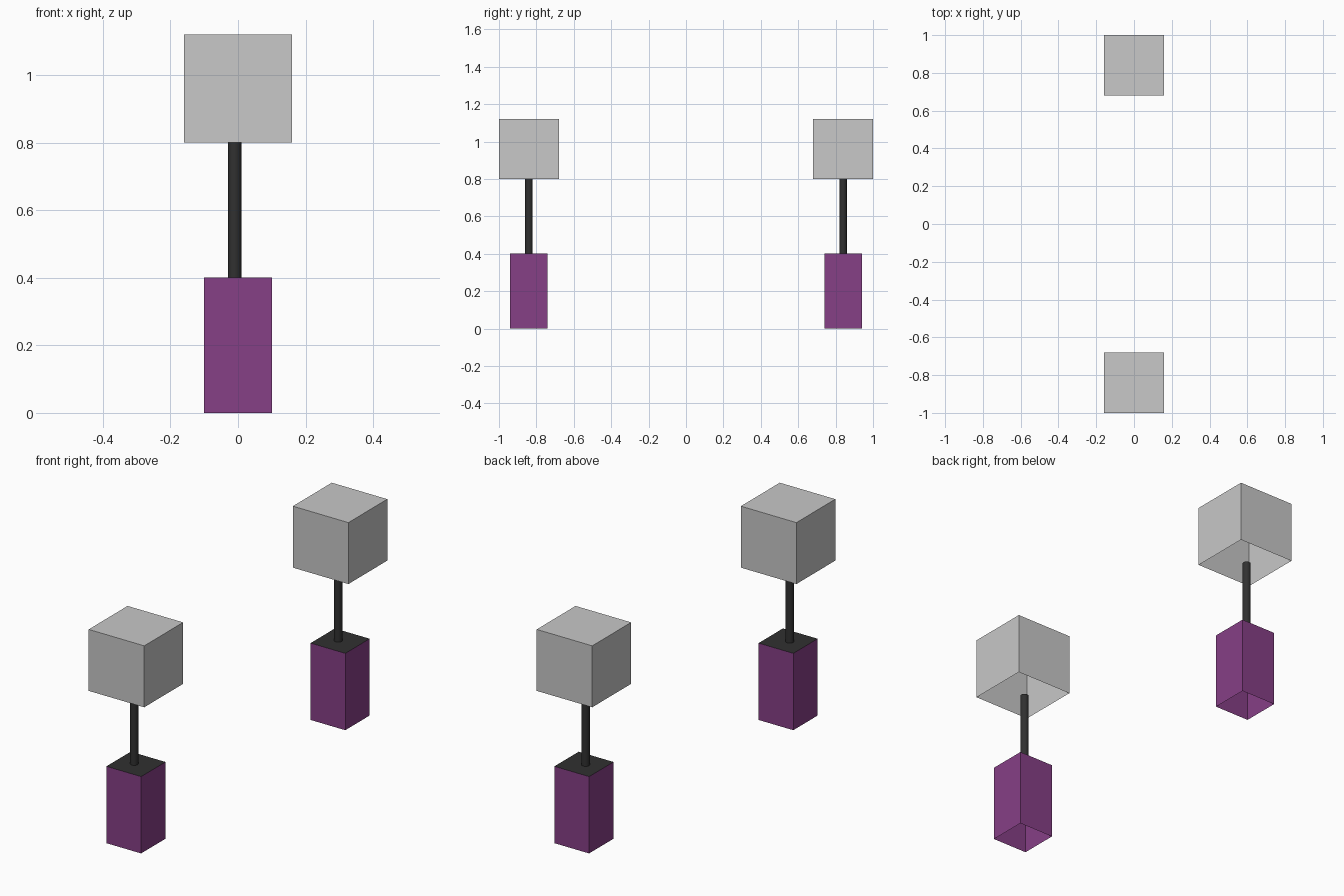
import bpy
import bmesh

cube = bpy.data.objects.get("Cube")
if cube:
    bpy.data.objects.remove(cube, do_unlink=True)


def material(name, rgb):
    mat = bpy.data.materials.new(name)
    mat.use_nodes = True
    mat.diffuse_color = (*rgb, 1)
    mat.node_tree.nodes["Principled BSDF"].inputs["Base Color"].default_value = (*rgb, 1)
    return mat


GREY = material("light grey", (0.58, 0.58, 0.58))
PURPLE = material("purple", (0.24, 0.05, 0.24))
CHARCOAL = material("charcoal", (0.03, 0.03, 0.03))


def add_object(name, bm, mats, location):
    mesh = bpy.data.meshes.new(name)
    bm.to_mesh(mesh)
    bm.free()
    for mat in mats:
        mesh.materials.append(mat)
    obj = bpy.data.objects.new(name, mesh)
    obj.location = location
    bpy.context.collection.objects.link(obj)
    return obj


def open_box(name, width, height, location, side_mat, top_mat):
    """Thin-walled box without a floor, standing on its location."""
    bm = bmesh.new()
    bmesh.ops.create_cube(bm, size=1)
    for v in bm.verts:
        v.co = (v.co.x * width, v.co.y * width, (v.co.z + 0.5) * height)
    bm.normal_update()
    floor = [f for f in bm.faces if f.normal.z < -0.5]
    bmesh.ops.delete(bm, geom=floor, context="FACES")
    for f in bm.faces:
        f.material_index = int(f.normal.z > 0.5)
    return add_object(name, bm, [side_mat, top_mat], location)


def pole(name, radius, height, location):
    bm = bmesh.new()
    bmesh.ops.create_cone(bm, cap_ends=True, segments=16,
                          radius1=radius, radius2=radius, depth=height)
    bmesh.ops.translate(bm, verts=bm.verts, vec=(0, 0, height / 2))
    for f in bm.faces:
        f.smooth = len(f.verts) == 4
    for e in bm.edges:
        e.smooth = all(f.smooth for f in e.link_faces)
    return add_object(name, bm, [CHARCOAL], location)


# Two matching lamps, one at the front and one at the back
for side, y in (("front", -0.84), ("back", 0.84)):
    open_box(side + "_base", 0.2, 0.4, (0, y, 0), PURPLE, CHARCOAL)
    pole(side + "_pole", 0.02, 0.4, (-0.01, y, 0.4))
    open_box(side + "_shade", 0.32, 0.32, (0, y, 0.8), GREY, GREY)
